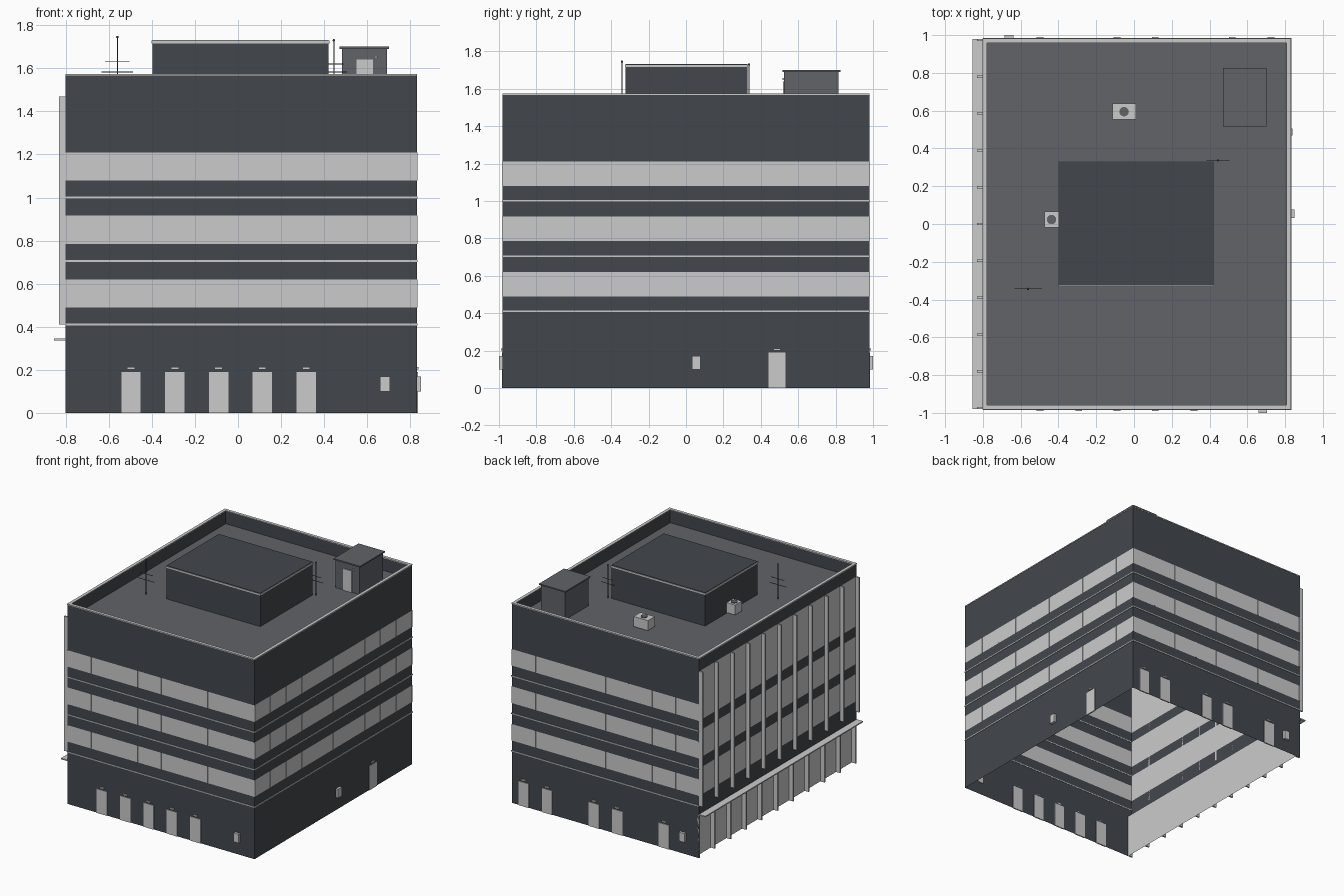
import bpy, bmesh

if "Cube" in bpy.data.objects:
    bpy.data.objects.remove(bpy.data.objects["Cube"])

X0, X1, Y0, Y1 = -0.80, 0.83, -0.98, 0.98
ROOF, TOP = 1.47, 1.57


def material(name, rgb):
    m = bpy.data.materials.new(name)
    m.diffuse_color = (*rgb, 1)
    m.use_nodes = True
    m.node_tree.nodes["Principled BSDF"].inputs["Base Color"].default_value = m.diffuse_color
    return m


DARK = material("dark_cladding", (0.055, 0.063, 0.073))
ROOFING = material("roofing", (0.12, 0.125, 0.14))


def finish(name, bm, mat=None):
    me = bpy.data.meshes.new(name)
    bm.to_mesh(me)
    bm.free()
    ob = bpy.data.objects.new(name, me)
    bpy.context.collection.objects.link(ob)
    if mat:
        me.materials.append(mat)
    return ob


def boxes(name, items, mat=None):
    """Axis-aligned boxes given as (x0, x1, y0, y1, z0, z1)."""
    bm = bmesh.new()
    for a, b, c, d, e, f in items:
        for v in bmesh.ops.create_cube(bm, size=1)["verts"]:
            v.co = ((a + b) / 2 + v.co.x * (b - a),
                    (c + d) / 2 + v.co.y * (d - c),
                    (e + f) / 2 + v.co.z * (f - e))
    return finish(name, bm, mat)


def strips(name, path, levels, mat=None):
    """Vertical wall sheets along a plan path, one per (z0, z1) pair."""
    bm = bmesh.new()
    for z0, z1 in levels:
        for (ax, ay), (bx, by) in zip(path, path[1:]):
            bm.faces.new([bm.verts.new(p) for p in
                          ((ax, ay, z0), (bx, by, z0), (bx, by, z1), (ax, ay, z1))])
    return finish(name, bm, mat)


def sheet(name, x0, x1, y0, y1, z, mat=None):
    bm = bmesh.new()
    bm.faces.new([bm.verts.new(p) for p in
                  ((x0, y0, z), (x1, y0, z), (x1, y1, z), (x0, y1, z))])
    return finish(name, bm, mat)


# Three banded walls: front, right, back
path = [(X0, Y0), (X1, Y0), (X1, Y1), (X0, Y1)]
bands = [(0.49, 0.62), (0.785, 0.917), (1.08, 1.21)]
strips("banded_walls", path, [(0, 0.49), (0.62, 0.785), (0.917, 1.08), (1.21, TOP)], DARK)
strips("window_bands", path, bands)

# Window mullions
t, p = 0.003, 0.003
mull = []
for z0, z1 in bands:
    for i in range(9):
        x = X0 + t + (X1 - X0 - 2 * t) * i / 8
        mull += [(x - t, x + t, Y0 - p, Y0, z0, z1), (x - t, x + t, Y1, Y1 + p, z0, z1)]
    for i in range(11):
        y = Y0 + t + (Y1 - Y0 - 2 * t) * i / 10
        mull.append((X1, X1 + p, y - t, y + t, z0, z1))
boxes("window_mullions", mull)

# Floor ledges
ledges = []
for z in (0.41, 0.705, 1.0):
    a, b = z - 0.004, z + 0.004
    ledges += [(X0, X1 + 0.004, Y0 - 0.004, Y0 + 0.002, a, b),
               (X0, X1 + 0.004, Y1 - 0.002, Y1 + 0.004, a, b),
               (X1 - 0.002, X1 + 0.004, Y0, Y1, a, b)]
boxes("floor_ledges", ledges)

# Left curtain wall with fins
left = [(X0, Y1), (X0, Y0)]
strips("left_spandrels", left, [(0.34, 0.49), (0.705, 0.785), (1.0, 1.08), (ROOF, TOP)], DARK)
strips("left_glazing", left, [(0.49, 0.705), (0.785, 1.0), (1.08, ROOF)])
fin_y = [-0.974 + 0.1948 * i for i in range(11)]
boxes("left_fins", [(-0.83, X0, y - 0.006, y + 0.006, 0.41, ROOF) for y in fin_y])

# Recessed ground floor glazing and canopy
G = -0.765
strips("ground_glazing", [(G, Y1), (G, Y0)], [(0.0, 0.34)])
boxes("ground_mullions", [(X0, G, y - 0.006, y + 0.006, 0, 0.336) for y in fin_y])
boxes("canopy", [(-0.855, G, Y0, Y1, 0.336, 0.345)])

# Roof deck, inner parapet and coping
w = 0.022
sheet("roof_deck", X0 + w, X1 - w, Y0 + w, Y1 - w, ROOF, ROOFING)
a, b, c, d = X0 + w, X1 - w, Y0 + w, Y1 - w
strips("parapet_inside", [(a, c), (a, d), (b, d), (b, c), (a, c)], [(ROOF, TOP)], DARK)
z0, z1 = TOP - 0.003, TOP + 0.004
boxes("parapet_coping", [(X0 - 0.002, X1 + 0.002, Y0 - 0.002, c, z0, z1),
                         (X0 - 0.002, X1 + 0.002, d, Y1 + 0.002, z0, z1),
                         (X0 - 0.002, a, c, d, z0, z1), (b, X1 + 0.002, c, d, z0, z1)])

# Plant room
boxes("plant_room", [(-0.397, 0.42, -0.323, 0.328, ROOF, 1.732)], DARK)
boxes("plant_room_trim", [(-0.401, 0.424, -0.327, -0.322, 1.716, 1.728),
                          (-0.401, 0.424, 0.327, 0.332, 1.716, 1.728),
                          (-0.401, -0.396, -0.327, 0.332, 1.716, 1.728),
                          (0.419, 0.424, -0.327, 0.332, 1.716, 1.728)])

# Stair hut
boxes("stair_hut", [(0.482, 0.692, 0.525, 0.815, ROOF, 1.69),
                    (0.472, 0.702, 0.515, 0.825, 1.69, 1.70)], ROOFING)
boxes("stair_hut_door", [(0.55, 0.627, 0.519, 0.527, ROOF, 1.64),
                         (0.632, 0.648, 0.515, 0.527, 1.648, 1.658)])

# Air conditioning units with fans
units = [(-0.115, 0.01, 0.552, 0.637), (-0.473, -0.40, -0.018, 0.065)]
boxes("air_units", [(*u, ROOF + 0.006, ROOF + 0.085) for u in units])
for x, y in ((-0.0525, 0.5945), (-0.4365, 0.0235)):
    bpy.ops.mesh.primitive_cylinder_add(vertices=16, radius=0.025, depth=0.006,
                                        location=(x, y, ROOF + 0.087))
    bpy.context.object.name = "unit_fan"
    bpy.context.object.data.materials.append(ROOFING)

# Antennas
for x, y, top, bars in ((-0.56, -0.343, 1.745, ((1.583, 0.073), (1.63, 0.057))),
                        (0.445, 0.337, 1.73, ((1.583, 0.06), (1.62, 0.045)))):
    r = 0.0025
    boxes("antenna", [(x - r, x + r, y - r, y + r, ROOF, top)] +
          [(x - h, x + h, y - 0.0015, y + 0.0015, z - 0.0015, z + 0.0015) for z, h in bars], DARK)
    bpy.ops.mesh.primitive_uv_sphere_add(segments=10, ring_count=6, radius=0.006,
                                         location=(x, y, top))
    bpy.context.object.name = "antenna_tip"
    bpy.context.object.data.materials.append(DARK)

# Doors, lamps above them and wall-mounted meter boxes
doors, lamps = [], []
e = 0.005
for y, s, xs in ((Y0, -1, (-0.497, -0.293, -0.09, 0.113, 0.317)),
                 (Y1, 1, (-0.497, -0.09, 0.113, 0.52, 0.725))):
    for x in xs:
        doors.append((x - 0.045, x + 0.045, y - e, y + e, 0, 0.19))
        o = sorted((y, y + s * 0.009))
        lamps.append((x - 0.018, x + 0.018, *o, 0.201, 0.212))
doors.append((X1 - e, X1 + e, 0.441, 0.533, 0, 0.19))
lamps.append((X1, X1 + 0.009, 0.469, 0.505, 0.201, 0.212))
boxes("doors", doors)
boxes("door_lamps", lamps)
boxes("meter_boxes", [(0.66, 0.705, -1.0, Y0 + e, 0.10, 0.17),
                      (-0.685, -0.638, Y1 - e, 1.0, 0.10, 0.17),
                      (X1 - e, 0.85, 0.032, 0.078, 0.10, 0.17)])
